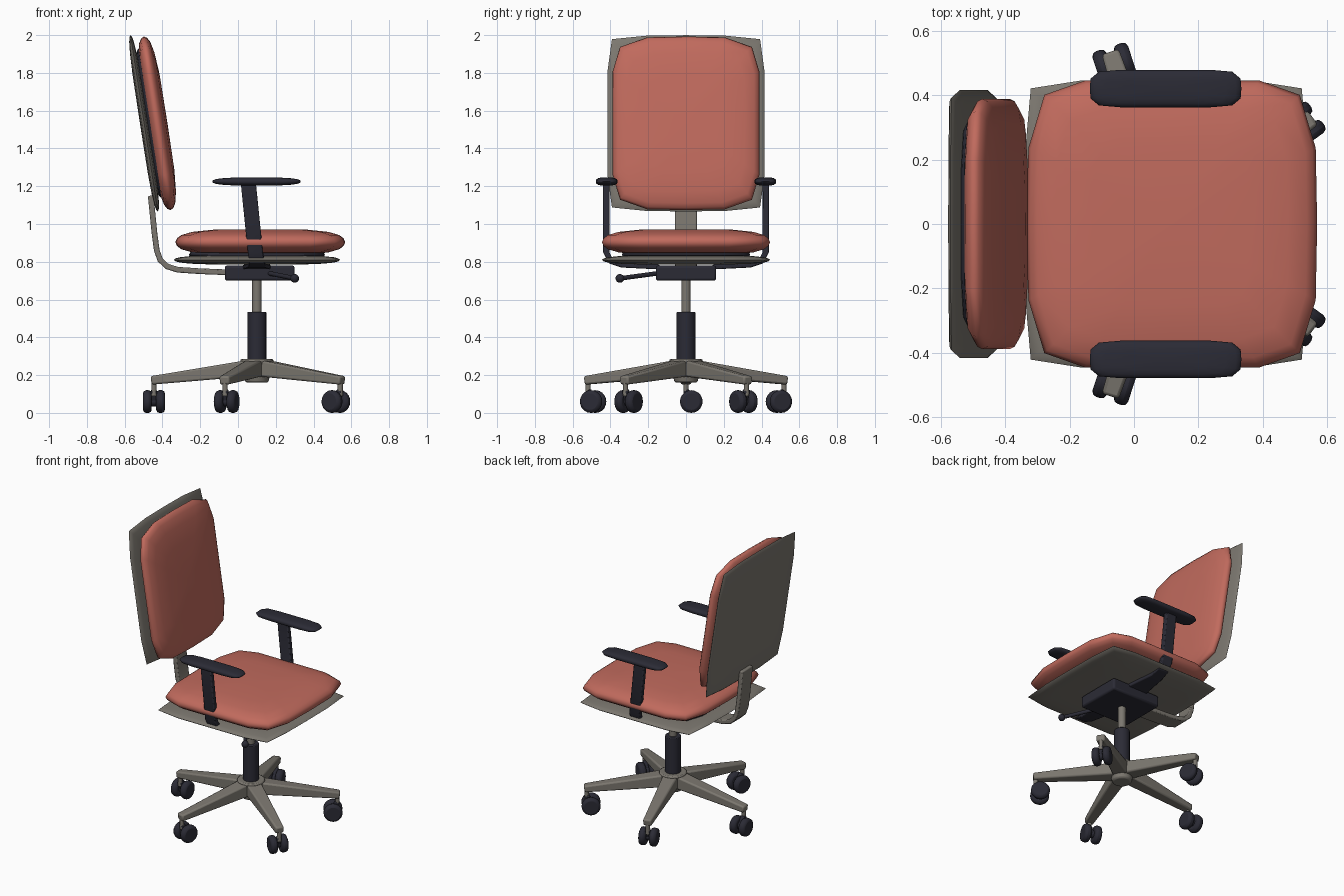
import bpy, bmesh, math
from mathutils import Matrix, Vector

cube = bpy.data.objects.get("Cube")
if cube:
    bpy.data.objects.remove(cube, do_unlink=True)


def material(name, rgb):
    m = bpy.data.materials.new(name)
    m.use_nodes = True
    m.diffuse_color = (*rgb, 1)
    m.node_tree.nodes["Principled BSDF"].inputs["Base Color"].default_value = (*rgb, 1)
    return m


RED = material("coral fabric", (0.53, 0.145, 0.11))
GREY = material("warm grey", (0.2, 0.185, 0.16))
DARK = material("dark plastic", (0.024, 0.024, 0.036))


def finish(bm, name, mat, bevel=0.0, angle=40, matrix=None):
    bmesh.ops.recalc_face_normals(bm, faces=bm.faces)
    me = bpy.data.meshes.new(name)
    bm.to_mesh(me)
    bm.free()
    ob = bpy.data.objects.new(name, me)
    bpy.context.collection.objects.link(ob)
    me.materials.append(mat)
    if matrix:
        ob.matrix_world = matrix
    if bevel:
        mod = ob.modifiers.new("Bevel", "BEVEL")
        mod.width, mod.segments = bevel, 2
    bpy.ops.object.select_all(action="DESELECT")
    ob.select_set(True)
    bpy.context.view_layer.objects.active = ob
    bpy.ops.object.shade_smooth_by_angle(angle=math.radians(angle))
    return ob


SOFT = [(1, 0), (0.99, 0.53), (0.88, 0.9), (0.6, 1)]
CRISP = [(1, 0), (0.995, 0.5), (0.955, 0.945), (0.6, 1)]
DOME = [(0.98, 0.3), (0.93, 0.55), (0.8, 0.8), (0.55, 0.97)]


def pillow(name, mat, half, loc, outline, tilt=0.0):
    """Lens-shaped pad: one rounded outline shrunk ring by ring, top and bottom."""
    quarter = outline + [(0, 1)]
    left = [(-x, y) for x, y in reversed(outline)]
    upper = quarter + left
    loop = upper + [(x, -y) for x, y in reversed(upper[1:-1])]
    rings = [(s, -h) for s, h in reversed(DOME)] + [(1, 0)] + DOME
    bm = bmesh.new()
    rows = [[bm.verts.new((x * s * half[0], y * s * half[1], h * half[2]))
             for x, y in loop] for s, h in rings]
    n = len(loop)
    for a, b in zip(rows, rows[1:]):
        for i in range(n):
            bm.faces.new((a[i], a[(i + 1) % n], b[(i + 1) % n], b[i]))
    for row, z in ((rows[0], -half[2]), (rows[-1], half[2])):
        tip = bm.verts.new((0, 0, z))
        for i in range(n):
            bm.faces.new((row[i], row[(i + 1) % n], tip))
    m = Matrix.Translation(loc) @ Matrix.Rotation(math.radians(tilt), 4, "Y")
    return finish(bm, name, mat, angle=60, matrix=m)


def rod(name, mat, a, b, r1, r2=None, sides=20, bevel=0.0):
    a, b = Vector(a), Vector(b)
    d = b - a
    bm = bmesh.new()
    bmesh.ops.create_cone(bm, cap_ends=True, segments=sides, radius1=r1,
                          radius2=r1 if r2 is None else r2, depth=d.length)
    m = Matrix.Translation((a + b) / 2) @ d.to_track_quat("Z", "Y").to_matrix().to_4x4()
    return finish(bm, name, mat, bevel, matrix=m)


def strip(name, mat, path, side, sizes, bevel=0.006):
    """Rectangular bar swept along a path; sizes are (width, thickness) per point."""
    pts, side = [Vector(p) for p in path], Vector(side).normalized()
    bm = bmesh.new()
    rows = []
    for i, p in enumerate(pts):
        t = pts[min(i + 1, len(pts) - 1)] - pts[max(i - 1, 0)]
        nrm = t.cross(side).normalized()
        w, h = sizes[i]
        rows.append([bm.verts.new(p + side * w / 2 * u + nrm * h / 2 * v)
                     for u, v in ((1, 1), (-1, 1), (-1, -1), (1, -1))])
    for a, b in zip(rows, rows[1:]):
        for i in range(4):
            j = (i + 1) % 4
            bm.faces.new((a[i], a[j], b[j], b[i]))
    bm.faces.new(rows[0])
    bm.faces.new(rows[-1])
    return finish(bm, name, mat, bevel)


CX = 0.1  # column axis

# Seat
pillow("seat_cushion", RED, (0.45, 0.445, 0.068), (0.118, 0, 0.904), SOFT)
pillow("seat_backing", DARK, (0.36, 0.34, 0.04), (CX, 0, 0.837), SOFT)
pillow("seat_pan", GREY, (0.44, 0.445, 0.025), (CX, 0, 0.81), CRISP)

# Backrest, leaning back
LEAN = -98.8
pillow("back_cushion", RED, (0.465, 0.388, 0.054), (-0.428, 0, 1.533), SOFT, LEAN)
pillow("back_backing", DARK, (0.4, 0.335, 0.03), (-0.465, 0, 1.533), SOFT, LEAN)
pillow("back_shell", GREY, (0.472, 0.415, 0.022), (-0.497, 0, 1.533), CRISP, LEAN)

# Bent support bar from the mechanism up to the backrest
bar = [(0, 0, 0.742), (-0.2, 0, 0.75), (-0.32, 0, 0.758), (-0.375, 0, 0.775),
       (-0.412, 0, 0.81), (-0.43, 0, 0.86), (-0.442, 0, 0.95), (-0.462, 0, 1.15)]
strip("back_support", GREY, bar, (0, 1, 0), [(0.115, 0.03)] * len(bar))

# Tilt mechanism and lever
strip("tilt_mechanism", DARK, [(-0.07, 0, 0.74), (0.3, 0, 0.74)], (0, 1, 0),
      [(0.32, 0.08)] * 2, 0.012)
rod("lever", DARK, (0.16, -0.14, 0.74), (0.3, -0.35, 0.712), 0.012)
bm = bmesh.new()
bmesh.ops.create_uvsphere(bm, u_segments=16, v_segments=10, radius=0.023)
finish(bm, "lever_knob", DARK, matrix=Matrix.Translation((0.3, -0.35, 0.712)))

# Armrests
for s, label in ((1, "left"), (-1, "right")):
    post = [(CX, 0.14 * s, 0.772), (CX, 0.34 * s, 0.782), (CX, 0.4 * s, 0.805),
            (0.092, 0.422 * s, 0.85), (0.055, 0.422 * s, 1.215)]
    strip(label + "_arm_post", DARK, post, (1, 0, 0),
          [(0.15, 0.025), (0.09, 0.025)] + [(0.08, 0.033)] * 3)
    pillow(label + "_arm_pad", DARK, (0.235, 0.058, 0.021), (0.098, 0.42 * s, 1.225), SOFT)

# Column
rod("column_rod", GREY, (CX, 0, 0.5), (CX, 0, 0.71), 0.025)
rod("column_sleeve", DARK, (CX, 0, 0.28), (CX, 0, 0.535), 0.05, bevel=0.005)
rod("base_hub", GREY, (CX, 0, 0.16), (CX, 0, 0.285), 0.06, 0.09, 24, 0.01)

# Five-legged base with twin-wheel casters
for i in range(5):
    ang = math.pi + i * math.tau / 5
    out = Vector((math.cos(ang), math.sin(ang), 0))
    tan = Vector((-out.y, out.x, 0))
    centre = Vector((CX, 0, 0))
    tag = str(i + 1)
    strip("base_leg_" + tag, GREY,
          [centre + out * 0.03 + Vector((0, 0, 0.238)), centre + out * 0.56 + Vector((0, 0, 0.172))],
          tan, [(0.1, 0.088), (0.055, 0.045)], 0.01)
    # The rear caster is swivelled a quarter turn
    axle, trail = (out, -tan) if i == 0 else (tan, -out)
    pivot = centre + out * 0.545
    hub = pivot + trail * 0.028 + Vector((0, 0, 0.06))
    rod("caster_stem_" + tag, GREY, pivot + Vector((0, 0, 0.09)),
        pivot + Vector((0, 0, 0.17)), 0.014, sides=12)
    rod("caster_axle_" + tag, DARK, hub - axle * 0.03, hub + axle * 0.03, 0.025, sides=12)
    strip("caster_fork_" + tag, DARK, [hub, pivot + Vector((0, 0, 0.12))], axle,
          [(0.03, 0.04), (0.03, 0.03)])
    for side in (1, -1):
        rod("caster_wheel_" + tag + ("a" if side > 0 else "b"), DARK,
            hub + axle * 0.012 * side, hub + axle * 0.058 * side, 0.06, sides=20, bevel=0.016)
